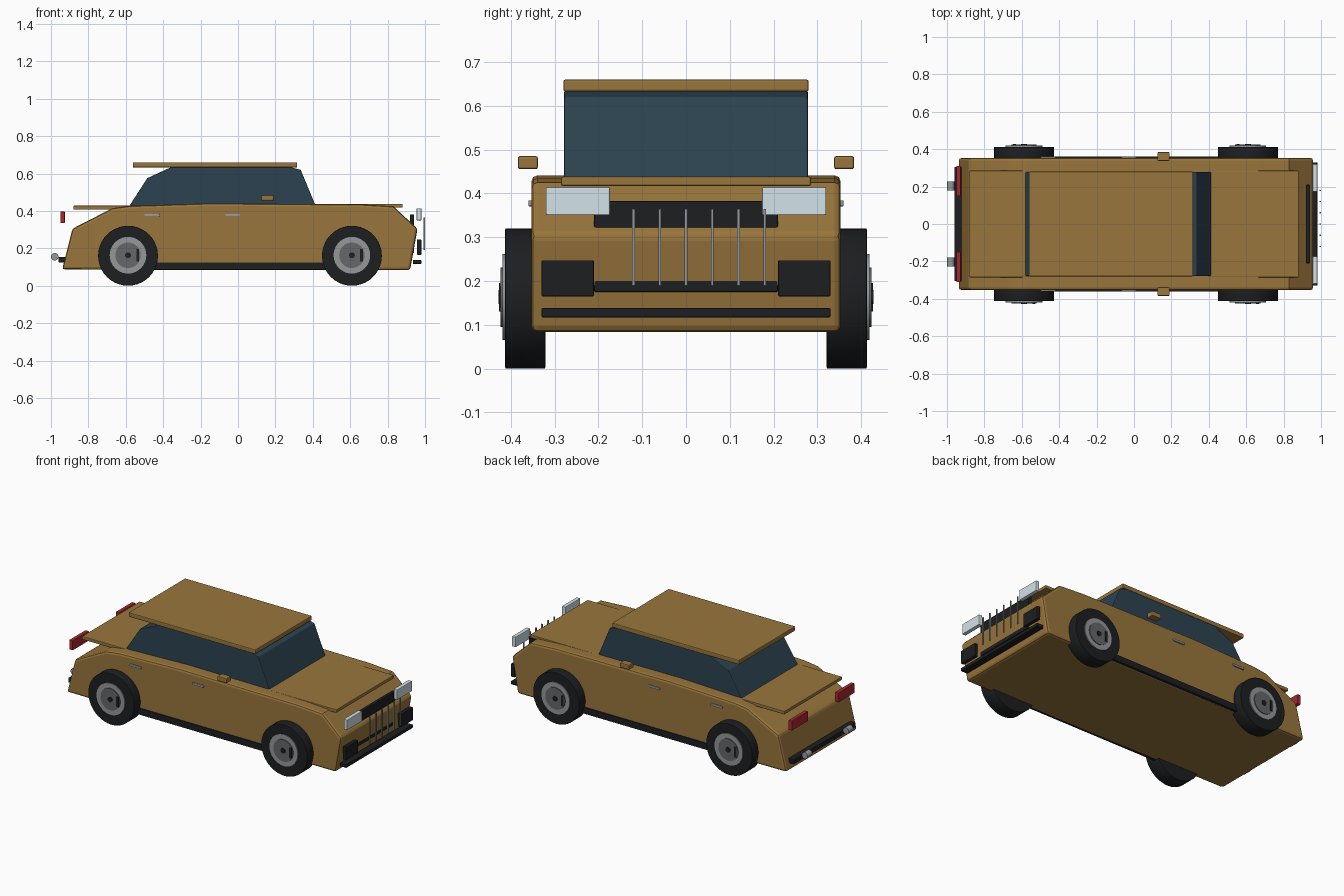
import bpy, bmesh, math
from mathutils import Matrix

if "Cube" in bpy.data.objects:
    bpy.data.objects.remove(bpy.data.objects["Cube"])


def mat(name, r, g, b):
    m = bpy.data.materials.new(name)
    m.diffuse_color = (r, g, b, 1)
    m.use_nodes = True
    m.node_tree.nodes["Principled BSDF"].inputs["Base Color"].default_value = m.diffuse_color
    return m


PAINT = mat("paint", 0.32, 0.18, 0.045)
GLASS = mat("glass", 0.025, 0.055, 0.08)
BLACK = mat("black", 0.012, 0.013, 0.015)
CHROME = mat("chrome", 0.3, 0.31, 0.32)
STEEL = mat("steel", 0.13, 0.135, 0.14)
LAMP = mat("lamp", 0.65, 0.76, 0.82)
RED = mat("red", 0.4, 0.02, 0.03)


def finish(name, bm, material, bevel=0, segments=2):
    bmesh.ops.recalc_face_normals(bm, faces=bm.faces)
    me = bpy.data.meshes.new(name)
    bm.to_mesh(me)
    bm.free()
    ob = bpy.data.objects.new(name, me)
    bpy.context.collection.objects.link(ob)
    me.materials.append(material)
    if bevel:
        b = ob.modifiers.new("bevel", 'BEVEL')
        b.width, b.segments = bevel, segments
        b.limit_method = 'ANGLE'
        b.angle_limit = math.radians(40)
    return ob


def box(name, x, y, z, material, bevel=0.003):
    """Box given by its (min, max) range on each axis."""
    bm = bmesh.new()
    bmesh.ops.create_cube(bm, size=1)
    for v in bm.verts:
        v.co = [(r[0] + r[1]) / 2 + c * (r[1] - r[0]) for r, c in zip((x, y, z), v.co)]
    return finish(name, bm, material, bevel)


def pair(name, x, y, z, material, bevel=0.003):
    box(name + "_left", x, y, z, material, bevel)
    box(name + "_right", x, (-y[1], -y[0]), z, material, bevel)


def extrude(name, profile, half, material, bevel):
    """Side profile in x, z extruded across the width."""
    bm = bmesh.new()
    f = bm.faces.new([bm.verts.new((x, -half, z)) for x, z in profile])
    new = bmesh.ops.extrude_face_region(bm, geom=[f])["geom"]
    bmesh.ops.translate(bm, vec=(0, 2 * half, 0),
                        verts=[v for v in new if isinstance(v, bmesh.types.BMVert)])
    return finish(name, bm, material, bevel)


def disc(name, x, y, z, r, material, bevel=0, sides=40):
    """Cylinder lying along y, y is a (min, max) range."""
    bm = bmesh.new()
    bmesh.ops.create_cone(bm, cap_ends=True, segments=sides, radius1=r, radius2=r,
                          depth=abs(y[1] - y[0]),
                          matrix=Matrix.Translation((x, (y[0] + y[1]) / 2, z))
                          @ Matrix.Rotation(math.pi / 2, 4, 'X'))
    for f in bm.faces:
        f.smooth = len(f.verts) == 4
    return finish(name, bm, material, bevel)


# Lower body and cabin
extrude("body", [(-0.94, 0.087), (-0.885, 0.305), (-0.67, 0.415), (-0.58, 0.427),
                 (-0.15, 0.441), (0.66, 0.435), (0.83, 0.425), (0.96, 0.305),
                 (0.92, 0.083), (0, 0.083)], 0.353, PAINT, 0.014)
extrude("cabin_glass", [(-0.585, 0.42), (-0.485, 0.575), (-0.355, 0.635),
                        (0.275, 0.635), (0.335, 0.62), (0.418, 0.42)],
        0.278, GLASS, 0.004)

# Panels
box("roof", (-0.562, 0.316), (-0.28, 0.28), (0.632, 0.66), PAINT, 0.005)
box("hood", (0.40, 0.88), (-0.285, 0.285), (0.417, 0.438), PAINT, 0.004)
box("trunk_lid", (-0.88, -0.52), (-0.285, 0.285), (0.407, 0.428), PAINT, 0.004)

# Side details
pair("side_skirt", (-0.50, 0.52), (0.34, 0.361), (0.085, 0.125), BLACK)
pair("mirror", (0.125, 0.19), (0.338, 0.384), (0.455, 0.485), PAINT, 0.005)
for label, x in (("rear", -0.46), ("front", -0.028)):
    pair(label + "_door_handle", (x - 0.04, x + 0.04), (0.345, 0.36), (0.37, 0.384), CHROME)

# Nose
box("grille", (0.92, 0.941), (-0.21, 0.21), (0.175, 0.382), BLACK)
for i in range(6):
    y = -0.12 + 0.06 * i
    box(f"grille_slat_{i}", (0.992, 1.0), (y - 0.003, y + 0.003), (0.19, 0.364), CHROME, 0)
pair("headlight", (0.955, 0.98), (0.174, 0.32), (0.35, 0.414), LAMP)
pair("fog_vent", (0.957, 0.98), (0.21, 0.33), (0.165, 0.247), BLACK)
box("front_bumper", (0.935, 0.98), (-0.33, 0.33), (0.117, 0.138), BLACK)

# Tail
pair("taillight", (-0.95, -0.926), (0.15, 0.31), (0.335, 0.396), RED)
box("rear_bumper", (-0.96, -0.92), (-0.306, 0.306), (0.125, 0.154), BLACK)
for label, s in (("left", 1), ("right", -1)):
    disc(f"exhaust_{label}", -0.98, (s * 0.203 - 0.023, s * 0.203 + 0.023), 0.155,
         0.02, CHROME, 0, 20)

# Wheels
for end, x in (("rear", -0.588), ("front", 0.609)):
    for side, s in (("left", 1), ("right", -1)):
        tag = f"{end}_{side}"
        disc("tire_" + tag, x, (s * 0.321, s * 0.413), 0.16, 0.16, BLACK, 0.003)
        disc("rim_" + tag, x, (s * 0.36, s * 0.419), 0.163, 0.098, CHROME)
        disc("rim_face_" + tag, x, (s * 0.37, s * 0.424), 0.163, 0.068, STEEL)
        disc("hub_" + tag, x, (s * 0.38, s * 0.428), 0.163, 0.016, BLACK, 0, 16)
        cx = x - s * 0.052
        ys = sorted((s * 0.38, s * 0.427))
        box("wheel_slot_" + tag, (cx - 0.008, cx + 0.008), ys, (0.13, 0.195), BLACK, 0)
